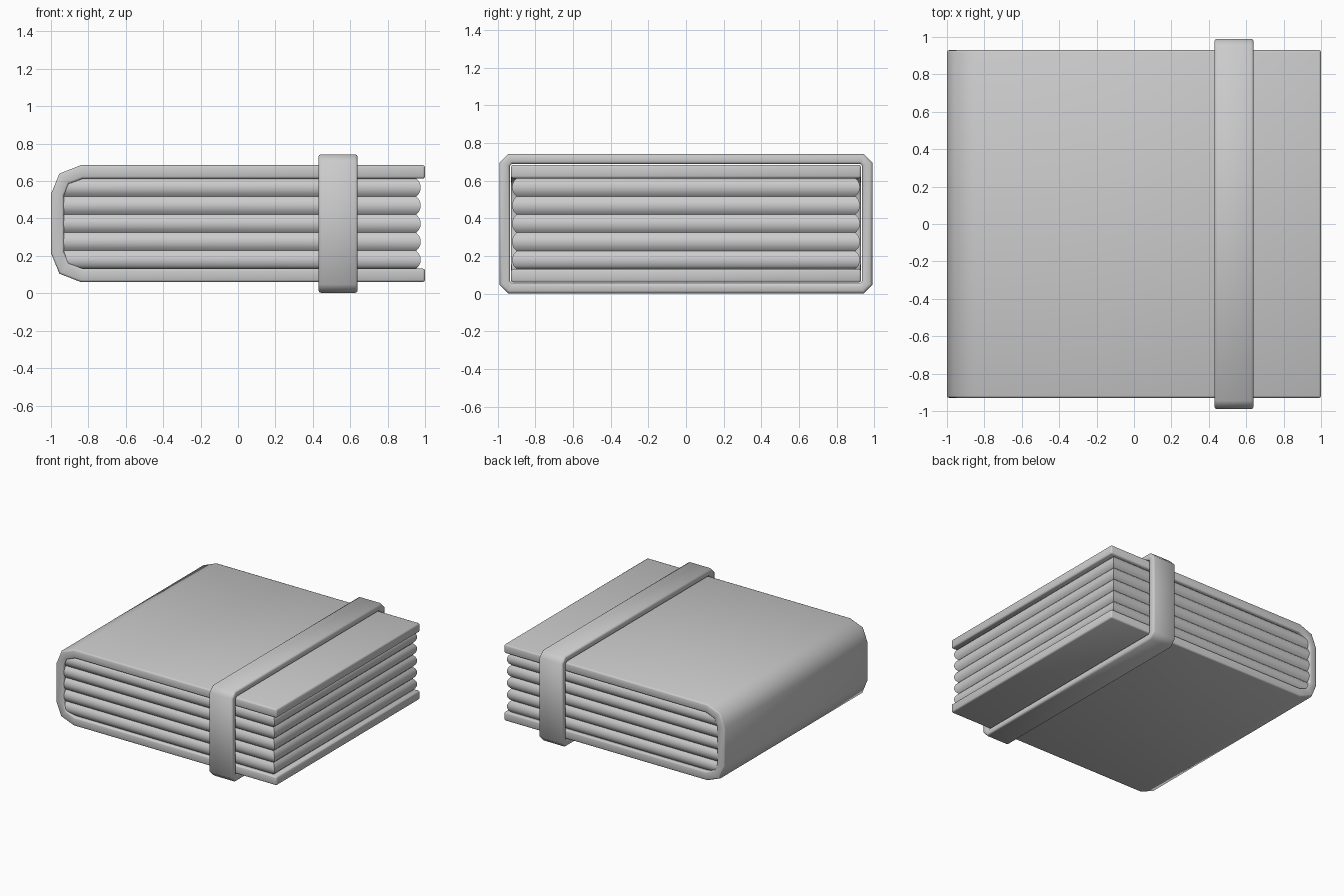
import bpy
import bmesh
import math

cube = bpy.data.objects.get("Cube")
if cube:
    bpy.data.objects.remove(cube, do_unlink=True)

grey = bpy.data.materials.new("plain grey")
grey.use_nodes = True
colour = (0.6, 0.6, 0.6, 1)
grey.diffuse_color = colour
grey.node_tree.nodes["Principled BSDF"].inputs["Base Color"].default_value = colour

MID = 0.3725  # height of the middle of the book


def finish(bm, name, bevel=0):
    """Turn the bmesh into a smooth-shaded object, with rounded right angles."""
    bmesh.ops.recalc_face_normals(bm, faces=bm.faces)
    mesh = bpy.data.meshes.new(name)
    bm.to_mesh(mesh)
    bm.free()
    obj = bpy.data.objects.new(name, mesh)
    bpy.context.collection.objects.link(obj)
    mesh.materials.append(grey)
    bpy.ops.object.select_all(action="DESELECT")
    obj.select_set(True)
    bpy.context.view_layer.objects.active = obj
    if bevel:
        mod = obj.modifiers.new("rounded edges", "BEVEL")
        mod.width = bevel
        mod.segments = 2
        mod.limit_method = "ANGLE"
        mod.angle_limit = math.radians(60)
        bpy.ops.object.modifier_apply(modifier=mod.name)
    bpy.ops.object.shade_smooth_by_angle(angle=math.radians(48))
    return obj


def strap(name, outer, inner, place, start, end, closed, bevel):
    """Sweep the wall between two matching outlines from start to end."""
    bm = bmesh.new()
    rings = [[bm.verts.new(place(a, z, depth)) for a, z in line]
             for line, depth in ((outer, start), (outer, end), (inner, end), (inner, start))]
    n = len(outer)
    for i in range(n if closed else n - 1):
        j = (i + 1) % n
        for k in range(4):
            a, b = rings[k], rings[(k + 1) % 4]
            bm.faces.new((a[i], a[j], b[j], b[i]))
    if not closed:
        for i in (0, n - 1):
            bm.faces.new([ring[i] for ring in rings])
    return finish(bm, name, bevel)


def mirror_z(half):
    return half + [(a, 2 * MID - z) for a, z in reversed(half)]


# Cover: two boards joined by a faceted round spine
strap("cover",
      mirror_z([(1, 0.685), (-0.84, 0.685), (-0.955, 0.64), (-1, 0.53)]),
      mirror_z([(1, 0.613), (-0.83, 0.613), (-0.905, 0.585), (-0.93, 0.525)]),
      lambda x, z, y: (x, y, z), -0.93, 0.93, False, 0.012)


# Band: closed loop with cut corners around the book
def cut_rectangle(half, height, cut):
    top = [(-half, MID + height - cut), (-half + cut, MID + height),
           (half - cut, MID + height), (half, MID + height - cut)]
    return mirror_z(top)


strap("band", cut_rectangle(0.99, 0.37, 0.045), cut_rectangle(0.935, 0.318, 0.012),
      lambda y, z, x: (x, y, z), 0.43, 0.64, True, 0.014)

# Pages: a stack of bulging sections
bm = bmesh.new()
sections, steps = 5, 6
bottom, top = 0.131, 0.614
rings = []
for i in range(sections * steps + 1):
    bulge = 0.024 * math.sin(math.pi * (i % steps) / steps) ** 0.7
    z = bottom + (top - bottom) * i / (sections * steps)
    x, y = 0.953 + bulge, 0.9 + bulge
    rings.append([bm.verts.new(p) for p in
                  ((-0.94, -y, z), (x, -y, z), (x, y, z), (-0.94, y, z))])
for low, high in zip(rings, rings[1:]):
    for k in range(4):
        j = (k + 1) % 4
        bm.faces.new((low[k], low[j], high[j], high[k]))
bm.faces.new(rings[0])
bm.faces.new(rings[-1])
finish(bm, "pages")
